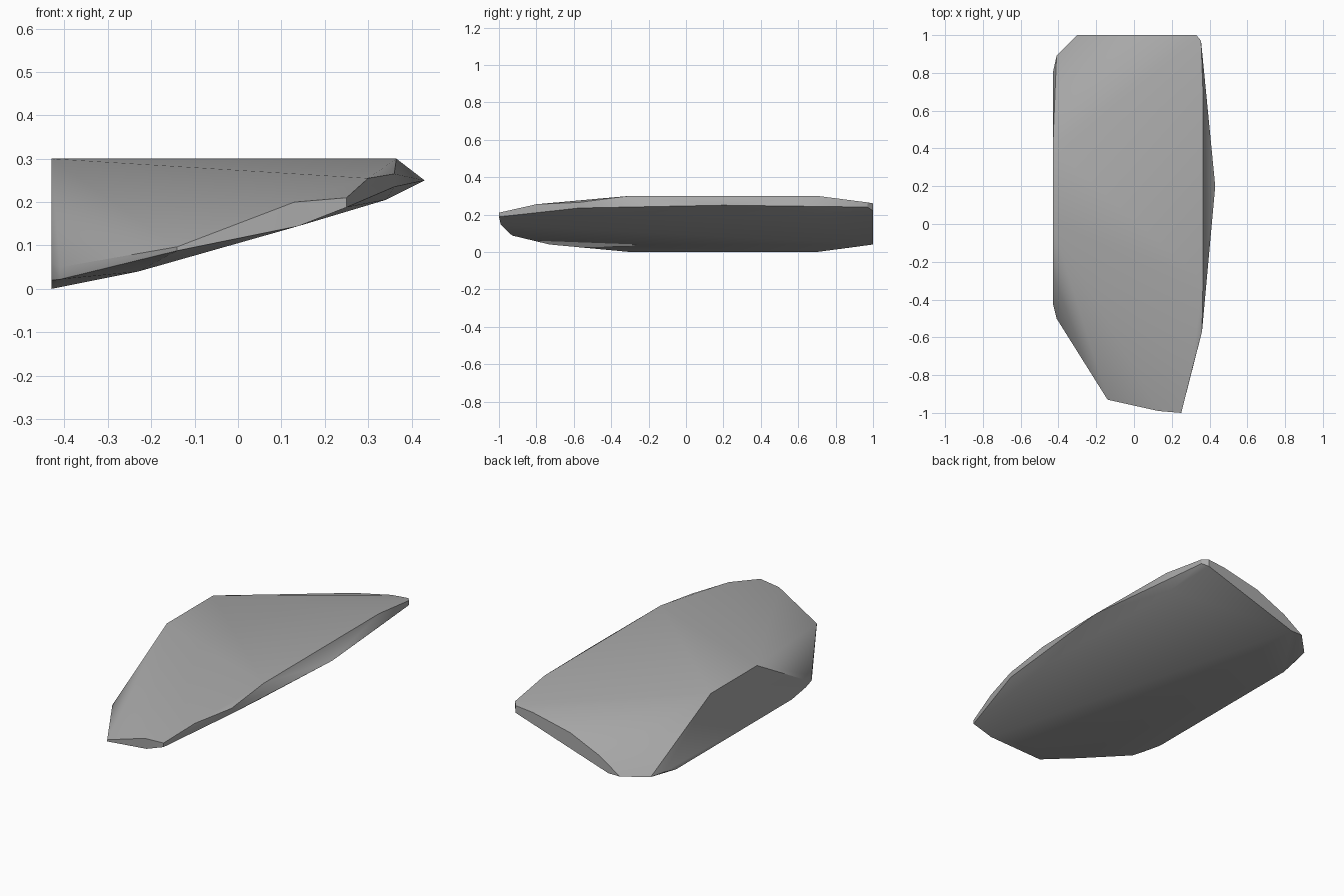
import bpy
import bmesh

cube = bpy.data.objects.get("Cube")
if cube:
    bpy.data.objects.remove(cube, do_unlink=True)

# Grey stone
stone = bpy.data.materials.new("grey_stone")
stone.use_nodes = True
grey = (0.4, 0.4, 0.4, 1)
stone.diffuse_color = grey
stone.node_tree.nodes["Principled BSDF"].inputs["Base Color"].default_value = grey

# Flat top of the slab
top = [(-.43, .4, .3), (-.43, 0, .3), (.365, .7, .3), (.365, -.3, .3)]
# Upper rim of the chipped front end and side
front_rim = [(-.43, -.42, .06), (-.41, -.5, .05), (-.14, -.93, .097),
             (.13, -.99, .2), (.25, -1, .21), (.3, -.8, .255), (.36, -.57, .265)]
# Pointed ridge along the thin side
ridge = [(.36, -.57, .235), (.43, .2, .25), (.355, .97, .24), (.355, .97, .265)]
# Lens-shaped back end
back_end = [(.33, 1, .26), (.227, 1, .25), (0, 1, .2), (-.18, 1, .12),
            (-.3, 1, .04), (-.23, 1, .04), (.33, 1, .22)]
# Sloping underside
underside = [(-.41, .89, .025), (-.43, .8, .024), (-.43, .7, 0), (-.43, -.3, 0),
             (-.43, -.42, .02), (-.41, -.5, .022), (-.23, -.73, .04),
             (-.14, -.93, .088), (.14, -.99, .145), (.25, -1, .188),
             (.34, -.3, .205), (.34, .7, .205)]

# Stone slab wrapped around its corners
bm = bmesh.new()
for corner in top + front_rim + ridge + back_end + underside:
    bm.verts.new(corner)
hull = bmesh.ops.convex_hull(bm, input=bm.verts)
loose = {v for v in hull["geom_interior"] + hull["geom_unused"]
         if isinstance(v, bmesh.types.BMVert)}
bmesh.ops.delete(bm, geom=list(loose), context='VERTS')
bmesh.ops.dissolve_limit(bm, angle_limit=.01, verts=bm.verts, edges=bm.edges)
bmesh.ops.recalc_face_normals(bm, faces=bm.faces)

mesh = bpy.data.meshes.new("stone_slab")
bm.to_mesh(mesh)
bm.free()
mesh.materials.append(stone)
slab = bpy.data.objects.new("stone_slab", mesh)
bpy.context.collection.objects.link(slab)

# Soft facets with crisp rims
bpy.ops.object.select_all(action='DESELECT')
slab.select_set(True)
bpy.context.view_layer.objects.active = slab
bpy.ops.object.shade_smooth_by_angle(angle=.55)
